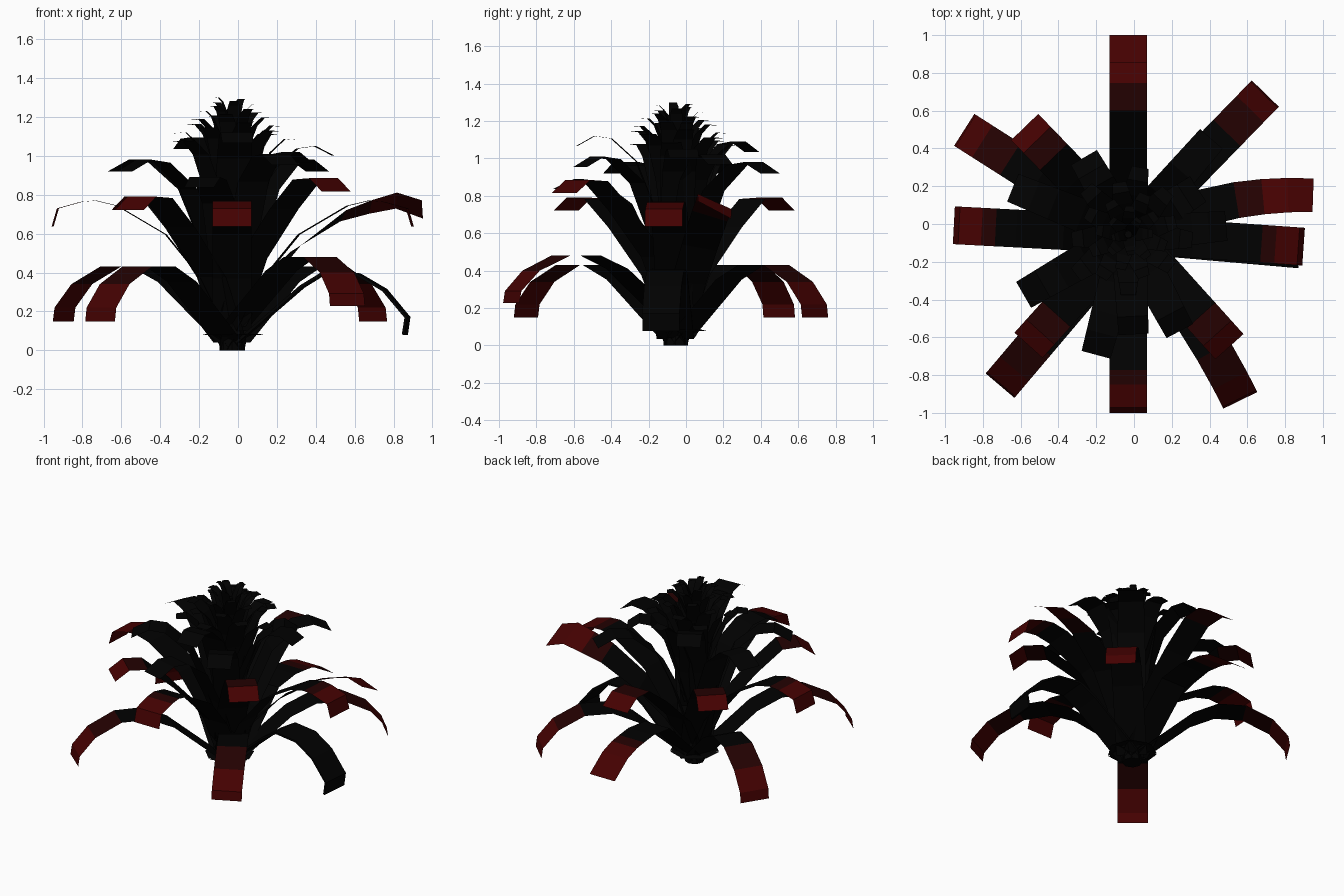
import bpy, bmesh, math
from mathutils import Vector

cube = bpy.data.objects.get("Cube")
if cube:
    bpy.data.objects.remove(cube, do_unlink=True)


def material(name, color):
    m = bpy.data.materials.new(name)
    m.use_nodes = True
    m.diffuse_color = (*color, 1)
    bsdf = next(n for n in m.node_tree.nodes if n.type == 'BSDF_PRINCIPLED')
    bsdf.inputs["Base Color"].default_value = (*color, 1)
    return m


MATS = [material("black", (.0003, .0003, .0003)),
        material("dark maroon", (.017, .0003, .0003)),
        material("deep red", (.058, .0003, .0003))]
AXIS = Vector((-.03, -.055, 0))

# Side profiles: (fraction of reach, fraction of rise), plus the index of the maroon band
SHAPES = {
    "droop": ([(.03, 0), (.38, .8), (.54, 1), (.72, 1), (.89, .77), (.99, .46), (1, .28)], 3),
    "curl": ([(.03, 0), (.4, .8), (.53, 1), (.72, .97), (.87, .75), (1, .36), (.985, .11)], 3),
    "long": ([(.03, 0), (.4, .94), (.58, 1), (.68, .97), (.76, .94), (.86, .85), (1, .58)], 3),
    "hang": ([(.03, 0), (.17, .4), (.37, .74), (.64, .96), (.76, 1), (.84, .99), (.97, .94), (1, .8)], 4),
    "sweep": ([(.03, 0), (.17, .33), (.35, .62), (.6, .88), (.74, .95), (.87, 1), (1, .93)], 3),
    "arch": ([(.03, 0), (.2, .4), (.5, .77), (.72, .99), (.88, 1), (1, .9)], 3),
    "upper": ([(.05, 0), (.2, .4), (.4, .8), (.65, .98), (.82, 1), (1, .92)], 3),
    "spike": ([(.12, 0), (.3, .5), (.58, .88), (.8, 1), (1, .99)], 3),
}


def leaf(name, angle, reach, low, peak, shape, width=.2, red=True, roll=0, bend=0, taper=1.0):
    """Strap leaf: a flat ribbon following a side profile outward from the stem."""
    points, band = SHAPES[shape]
    bm = bmesh.new()
    rows = []
    for t, h in points:
        a = math.radians(angle + bend * t)
        turn = math.radians(angle + 2 * bend * t)
        mid = AXIS + Vector((math.cos(a) * t * reach, math.sin(a) * t * reach, low + (peak - low) * h))
        half = width / 2 * (1 + (taper - 1) * max(0, t - .4) / .6)
        tilt = math.radians(roll) * t
        side = Vector((-math.sin(turn), math.cos(turn), 0))
        edge = (side * math.cos(tilt) + Vector((0, 0, math.sin(tilt)))) * half
        rows.append((bm.verts.new(mid - edge), bm.verts.new(mid + edge)))
    for i, ((a0, b0), (a1, b1)) in enumerate(zip(rows, rows[1:])):
        f = bm.faces.new((a0, a1, b1, b0))
        f.material_index = (0 if i < band else 1 if i == band else 2) if red else 0
    mesh = bpy.data.meshes.new(name)
    bm.to_mesh(mesh)
    bm.free()
    for m in MATS:
        mesh.materials.append(m)
    ob = bpy.data.objects.new(name, mesh)
    bpy.context.collection.objects.link(ob)
    return ob


# Lowest drooping leaves
for ang, reach in ((147.5, 1.03), (229.7, 1.05), (45.8, 1.04)):
    leaf("lower_leaf", ang, reach, .04, .43, "droop")
leaf("lower_front_leaf", 312, 1.06, .13, .48, "droop", bend=-8)
leaf("lower_back_leaf", 90, 1.055, .05, .44, "long")
black = leaf("lower_black_leaf", -5, .905, .04, .4, "curl", red=False)
mod = black.modifiers.new("thickness", 'SOLIDIFY')
mod.thickness = .014
mod.offset = 0

# Middle tier
for ang, reach in ((270, .945), (177, .925), (-4, .93)):
    leaf("middle_hanging_leaf", ang, reach, .1, .77, "hang")
leaf("middle_sweeping_leaf", 26, 1.0, .12, .77, "sweep", roll=-28, bend=-14)
leaf("middle_back_leaf", 90, .91, .1, .78, "arch")
for ang in (134, 228):
    leaf("middle_arched_leaf", ang, .79, .1, .79, "arch")
leaf("middle_high_leaf", 312, .8, .2, .885, "arch")

# Upper black leaves: angle, reach, base height, peak height
for ang, reach, low, peak in ((158, .66, .22, .98), (210, .64, .22, .98), (255, .66, .22, .89),
                              (298, .58, .3, 1.01), (273, .53, .45, 1.12), (5, .52, .45, 1.05),
                              (49, .67, .22, .98), (120, .47, .4, 1.09), (33, .44, .35, 1.02)):
    leaf("upper_leaf", ang, reach, low, peak, "upper", width=.18, red=False, taper=.88)

# Spiral crown of shrinking leaves
COUNT = 28
for i in range(COUNT):
    k = i / (COUNT - 1)
    leaf("crown_leaf", 80 + i * 137.5, .36 - .27 * k, .45 + .68 * k, 1.07 + .23 * k,
         "spike", width=.16 - .1 * k, red=False, taper=.55)

# Ragged stubs around the foot
for i in range(7):
    leaf("foot_stub", 20 + i * 360 / 7, .15, .005, .085, "upper", width=.13, red=False)

# Stem
bpy.ops.mesh.primitive_cone_add(vertices=8, radius1=.065, radius2=.02, depth=1.2,
                                location=AXIS + Vector((0, 0, .6)))
stem = bpy.context.object
stem.name = "stem"
stem.data.materials.append(MATS[0])
